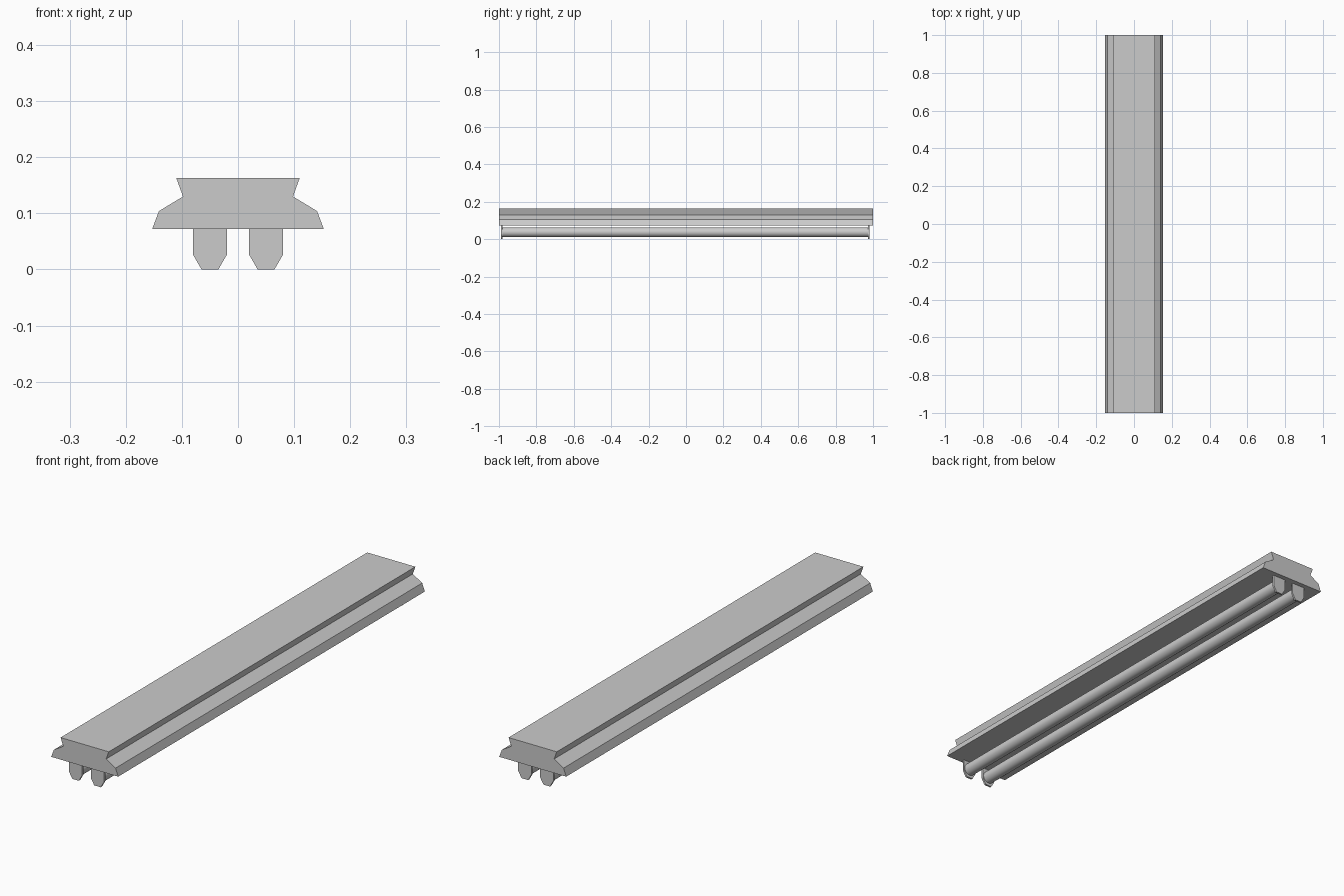
import bpy
import bmesh
import math

cube = bpy.data.objects.get("Cube")
if cube:
    bpy.data.objects.remove(cube, do_unlink=True)

grey = bpy.data.materials.new("light_grey")
grey.use_nodes = True
colour = (0.6, 0.6, 0.6, 1)
grey.diffuse_color = colour
grey.node_tree.nodes["Principled BSDF"].inputs["Base Color"].default_value = colour


def extrude_profile(name, half, cx, y0, y1):
    """Mirror a half outline (x, z) about x = cx and extrude it along y."""
    outline = [(cx + x, z) for x, z in half]
    outline += [(cx - x, z) for x, z in reversed(half)]
    bm = bmesh.new()
    face = bm.faces.new([bm.verts.new((x, y0, z)) for x, z in outline])
    grown = bmesh.ops.extrude_face_region(bm, geom=[face])
    verts = [g for g in grown["geom"] if isinstance(g, bmesh.types.BMVert)]
    bmesh.ops.translate(bm, verts=verts, vec=(0, y1 - y0, 0))
    bmesh.ops.recalc_face_normals(bm, faces=bm.faces)
    mesh = bpy.data.meshes.new(name)
    bm.to_mesh(mesh)
    bm.free()
    mesh.materials.append(grey)
    obj = bpy.data.objects.new(name, mesh)
    bpy.context.collection.objects.link(obj)
    return obj


# Long housing with a waisted cross-section
BASE = 0.072
housing = [(0.153, BASE), (0.141, 0.104), (0.098, 0.13), (0.11, 0.163)]
extrude_profile("housing", housing, 0, -1, 1)

# Tubes, each held by a thin tapered plate at both ends
holder = [(0.015, 0), (0.03, 0.026), (0.03, BASE)]
FRONT, BACK, THICK = -0.988, 0.98, 0.008
for side, cx in (("left", 0.05), ("right", -0.05)):
    extrude_profile(f"{side}_front_holder", holder, cx, FRONT, FRONT + THICK)
    extrude_profile(f"{side}_back_holder", holder, cx, BACK - THICK, BACK)
    bpy.ops.mesh.primitive_cylinder_add(
        vertices=32, radius=0.026, depth=BACK - FRONT - THICK,
        location=(cx, (FRONT + BACK) / 2, 0.037), rotation=(math.pi / 2, 0, 0))
    tube = bpy.context.object
    tube.name = f"{side}_tube"
    tube.data.materials.append(grey)
    bpy.ops.object.shade_smooth_by_angle(angle=math.radians(40))
